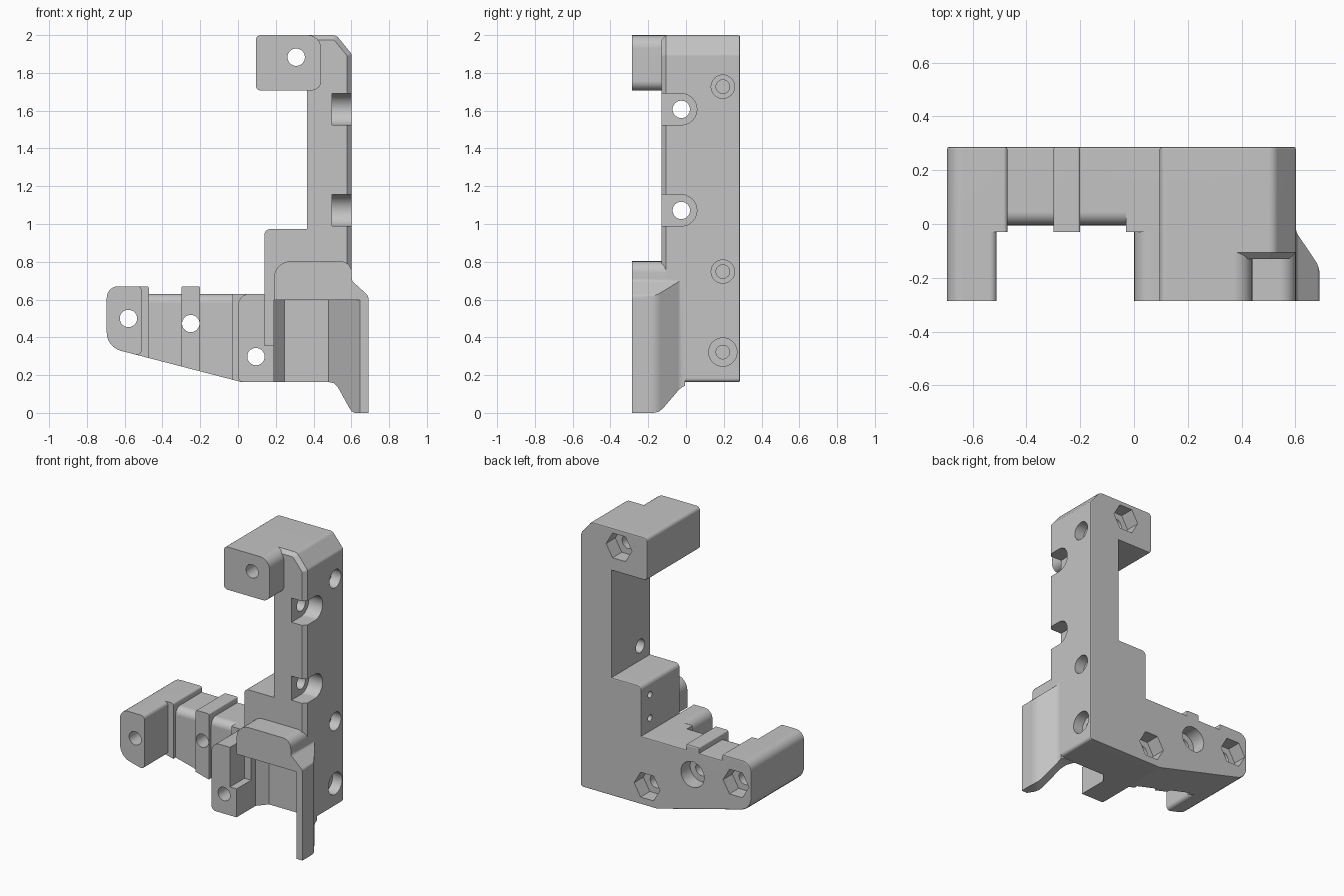
import bpy, bmesh, math
from mathutils import Vector

if "Cube" in bpy.data.objects:
    bpy.data.objects.remove(bpy.data.objects["Cube"], do_unlink=True)

X, Y, Z = Vector((1, 0, 0)), Vector((0, 1, 0)), Vector((0, 0, 1))
grey = bpy.data.materials.new("matte grey")
grey.use_nodes = True
grey.diffuse_color = (0.55, 0.55, 0.55, 1)
grey.node_tree.nodes["Principled BSDF"].inputs["Base Color"].default_value = (0.55, 0.55, 0.55, 1)


def rounded(points, seg=6):
    """Outline with a fillet on every point given as (a, b, radius)."""
    out, n = [], len(points)
    for i, p in enumerate(points):
        c = Vector(p[:2])
        r = p[2] if len(p) > 2 else 0
        if r == 0:
            out.append(c)
            continue
        d0 = (Vector(points[i - 1][:2]) - c).normalized()
        d1 = (Vector(points[(i + 1) % n][:2]) - c).normalized()
        half = d0.angle(d1) / 2
        centre = c + (d0 + d1).normalized() * (r / math.sin(half))
        s = c + d0 * (r / math.tan(half)) - centre
        sweep = s.angle_signed(c + d1 * (r / math.tan(half)) - centre)
        for k in range(seg + 1):
            a = -sweep * k / seg
            out.append(centre + Vector((s.x * math.cos(a) - s.y * math.sin(a),
                                        s.x * math.sin(a) + s.y * math.cos(a))))
    return out


def prism(name, points, t0, t1, axes=(X, Z, Y), bevel=None, width=0.01, seg=2):
    """Extrude an outline; bevel is a rule choosing edges by their two ends."""
    a, b, n = axes
    bm = bmesh.new()
    outline = rounded(points)
    low = [bm.verts.new(a * p.x + b * p.y + n * t0) for p in outline]
    high = [bm.verts.new(a * p.x + b * p.y + n * t1) for p in outline]
    bm.faces.new(low)
    bm.faces.new(high)
    for i in range(len(low)):
        j = (i + 1) % len(low)
        bm.faces.new((low[i], low[j], high[j], high[i]))
    bmesh.ops.recalc_face_normals(bm, faces=bm.faces)
    if bevel:
        edges = [e for e in bm.edges if bevel(e.verts[0].co, e.verts[1].co)]
        bmesh.ops.bevel(bm, geom=edges, offset=width, segments=seg,
                        profile=0.5, affect='EDGES')
    me = bpy.data.meshes.new(name)
    bm.to_mesh(me)
    bm.free()
    me.materials.append(grey)
    ob = bpy.data.objects.new(name, me)
    bpy.context.collection.objects.link(ob)
    return ob


def cut(targets, cutter, op='DIFFERENCE'):
    """Apply one cutter to several parts, then remove it."""
    for target in targets:
        m = target.modifiers.new("cut", 'BOOLEAN')
        m.operation, m.object, m.solver = op, cutter, 'EXACT'
        bpy.context.view_layer.objects.active = target
        bpy.ops.object.modifier_apply(modifier=m.name)
    bpy.data.objects.remove(cutter, do_unlink=True)


def circle(a, b, r, n=32):
    return [(a + r * math.cos(math.tau * k / n), b + r * math.sin(math.tau * k / n)) for k in range(n)]


def slope(x):
    """Height of the beam's sloping underside."""
    return .348 - (x + .695) * .185 / .715


BACK, FRONT, BEAM = 0.287, -0.287, -0.005
YZ = (Y, Z, X)

# Full back profile: beam, step, column and top arm
frame = prism("frame", [
    (-.695, .67, .06), (-.47, .67, .015), (-.47, .63), (-.3, .63), (-.3, .67, .01),
    (-.2, .67, .01), (-.2, .63), (.14, .63), (.14, .973, .03), (.365, .973),
    (.365, 1.707), (.095, 1.707, .025), (.095, 2, .025), (.52, 2, .04), (.602, 1.9, .03),
    (.602, .163, .02), (.02, .163, .04), (-.695, .348, .1)], BEAM, BACK,
    bevel=lambda p, q: min(p.y, q.y) > BACK - .001)

# Rounded front top edge of the beam, on both sides of the rib
arc = [(.045 + .05 * math.cos(math.radians(a)), .58 + .05 * math.sin(math.radians(a)))
       for a in range(90, 181, 15)]
for x0, x1 in ((-.47, -.3), (-.2, -.03)):
    cut([frame], prism("fillet_cutter", [(-.03, .58), (-.03, .7), (.045, .7)] + arc, x0, x1, YZ))

# Column, step and arm in front of the back profile
column = prism("column_front", [(.365, .163), (.365, 2), (.52, 2, .04), (.602, 1.9, .03), (.602, .163)],
               -.13, BEAM, width=.025, seg=1,
               bevel=lambda p, q: max(p.y, q.y) < -.12 and p.x + q.x > .75 and p.z + q.z > .5)
step = prism("step_front", [(.14, .163), (.14, .973, .03), (.365, .973), (.365, .163)], -.13, BEAM)
arm = prism("top_arm", [(.095, 1.707, .025), (.095, 2, .025), (.44, 2, .07), (.44, 1.707, .05)], FRONT, BEAM)

# End pad, prong, rib and ledge on the beam
end_pad = prism("end_pad", [(-.695, .67, .06), (-.47, .67, .015), (-.47, slope(-.47)),
                            (-.695, .348, .1)], -.03, BEAM)
end_prong = prism("end_prong", [(-.695, .67, .06), (-.51, .67, .025), (-.51, slope(-.51), .025),
                                (-.695, .348, .1)], FRONT, BEAM)
rib = prism("rib", [(-.3, .67, .01), (-.2, .67, .01), (-.2, slope(-.2)), (-.3, slope(-.3))], -.03, BEAM)
ledge = prism("ledge", [(-.03, .63), (.14, .63), (.14, .163), (.02, .163, .04), (-.03, slope(-.03))],
              -.03, BEAM)

# L-shaped middle prong
prong = prism("middle_prong", [(0, .63, .06), (.14, .63), (.14, .358), (.19, .358),
                               (.19, .163), (0, .163, .03)], FRONT, BEAM)

# Flared shield: front profile, trimmed by its plan and by the swept lower edge
shield = prism("shield", [(.19, -.01), (.19, .803, .09), (.602, .803, .06), (.602, .7, .03),
                          (.69, .62, .03), (.69, -.01)], FRONT, BEAM)
cut([shield], prism("plan_cutter", [(.1, -.4), (.69, -.4), (.69, -.16, .1), (.602, -.03, .05),
                                    (.602, .1), (.1, .1)], -.1, 1, (X, Y, Z)), 'INTERSECT')
cut([shield], prism("flare_cutter", [
    (0, .163), (.50, .163), (.57, .157), (.62, .138), (.67, .105), (.78, .028), (.82, .007),
    (.86, 0), (1.2, 0), (1.2, 1), (0, 1)], -1, 1, ((X - Y) / 2, Z, X + Y)), 'INTERSECT')

# Recess under the shield hood
cut([shield, column, step], prism("recess_cutter", [
    (.19, -.4), (.19, -.08), (.245, -.015), (.48, -.015), (.645, -.285), (.645, -.4)],
    -.1, .597, (X, Y, Z)))

# Front-to-back bolt holes with nut pockets or a round counterbore
for x, z, sides, r, fronts in ((-.58, .5, 6, .098, [end_pad, end_prong]),
                               (-.25, .473, 32, .088, [rib]),
                               (.095, .298, 6, .098, [ledge, prong]),
                               (.308, 1.883, 6, .098, [arm])):
    cut([frame] + fronts, prism("bolt_cutter", circle(x, z, .046), -.4, .4))
    cut([frame], prism("pocket_cutter", circle(x, z, r, sides), BACK - .1, .4))

# Side slots with cross holes
for z in (1.072, 1.607):
    slot = [(-.2, z - .083), (-.025, z - .083)]
    slot += [(-.025 + .083 * math.cos(math.radians(a)), z + .083 * math.sin(math.radians(a)))
             for a in range(-75, 76, 15)]
    slot += [(-.025, z + .083), (-.2, z + .083)]
    cut([frame, column], prism("slot_cutter", slot, .497, .8, YZ))
    cut([frame, column], prism("cross_hole_cutter", circle(-.025, z, .046), .3, .8, YZ))

# Stepped blind holes in the right face
for z, r in ((1.727, .062), (.748, .062), (.322, .075)):
    cut([frame], prism("screw_cutter", circle(.195, z, r), .53, .8, YZ))
    cut([frame], prism("pilot_cutter", circle(.195, z, .036), .44, .8, YZ))

# Small holes in the inner face of the step
for z in (.72, .88):
    cut([frame], prism("pin_cutter", circle(.19, z, .022, 16), .05, .26, YZ))

# Smooth fillets, flat large faces
for part in (frame, column, step, arm, end_pad, end_prong, rib, ledge, prong, shield):
    bpy.ops.object.select_all(action='DESELECT')
    part.select_set(True)
    bpy.context.view_layer.objects.active = part
    bpy.ops.object.shade_smooth_by_angle(angle=math.radians(30))
    part.modifiers.new("flat_faces", 'WEIGHTED_NORMAL').keep_sharp = True
